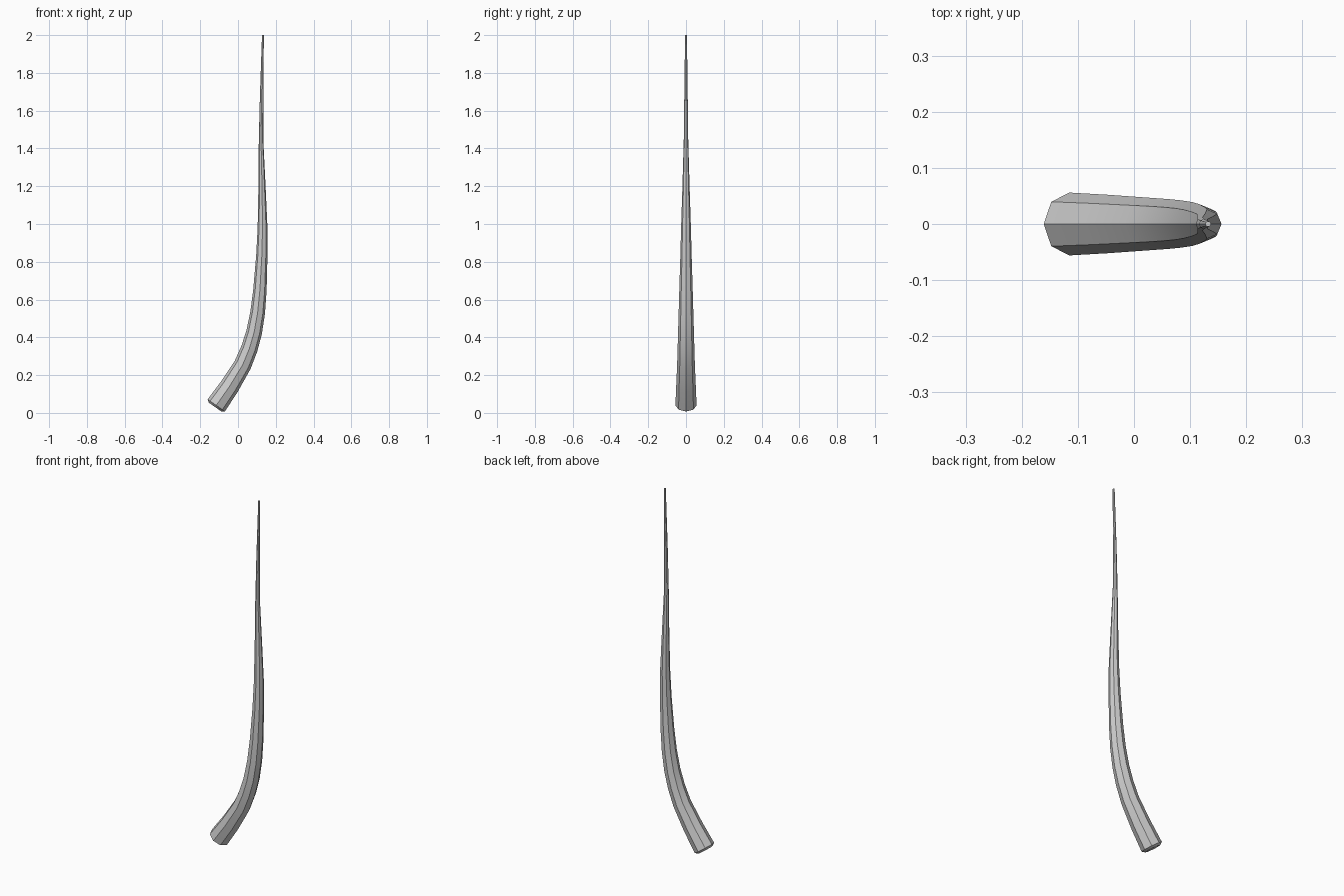
import bpy, bmesh
from math import cos, sin, pi, radians
from mathutils import Vector

if "Cube" in bpy.data.objects:
    bpy.data.objects.remove(bpy.data.objects["Cube"])

SIDES = 8
# Centre line in the xz plane and radius: (x, z, radius)
PATH = [(-0.115, 0.040, 0.056), (-0.045, 0.140, 0.052), (0.025, 0.255, 0.047),
        (0.060, 0.340, 0.0445), (0.085, 0.425, 0.042), (0.104, 0.530, 0.039),
        (0.116, 0.650, 0.0355), (0.126, 0.830, 0.030), (0.130, 0.980, 0.026),
        (0.127, 1.200, 0.019), (0.122, 1.440, 0.012), (0.125, 1.680, 0.009),
        (0.132, 2.000, 0.005)]


def add_ring(bm, centre, tangent, radius):
    side = Vector((0, 1, 0))
    across = side.cross(tangent).normalized()
    return [bm.verts.new(centre + radius * (cos(a) * across + sin(a) * side))
            for a in (2 * pi * i / SIDES for i in range(SIDES))]


bm = bmesh.new()
pts = [Vector((x, 0, z)) for x, z, r in PATH]
rings = []
for i, p in enumerate(pts):
    t = (pts[min(i + 1, len(pts) - 1)] - pts[max(i - 1, 0)]).normalized()
    if i == 0:
        # Chamfered butt end
        rings.append(add_ring(bm, p - t * 0.011, t, 0.041))
    rings.append(add_ring(bm, p, t, PATH[i][2]))

# Skin the rings and cap both ends
for a, b in zip(rings, rings[1:]):
    for i in range(SIDES):
        j = (i + 1) % SIDES
        bm.faces.new((a[i], a[j], b[j], b[i]))
bm.faces.new(rings[0])
bm.faces.new(rings[-1])
bmesh.ops.recalc_face_normals(bm, faces=bm.faces)

mesh = bpy.data.meshes.new("curved_horn")
bm.to_mesh(mesh)
bm.free()
horn = bpy.data.objects.new("curved_horn", mesh)
bpy.context.collection.objects.link(horn)

# Smooth along the length, crisp between the eight sides
bpy.context.view_layer.objects.active = horn
horn.select_set(True)
bpy.ops.object.shade_smooth_by_angle(angle=radians(30))
